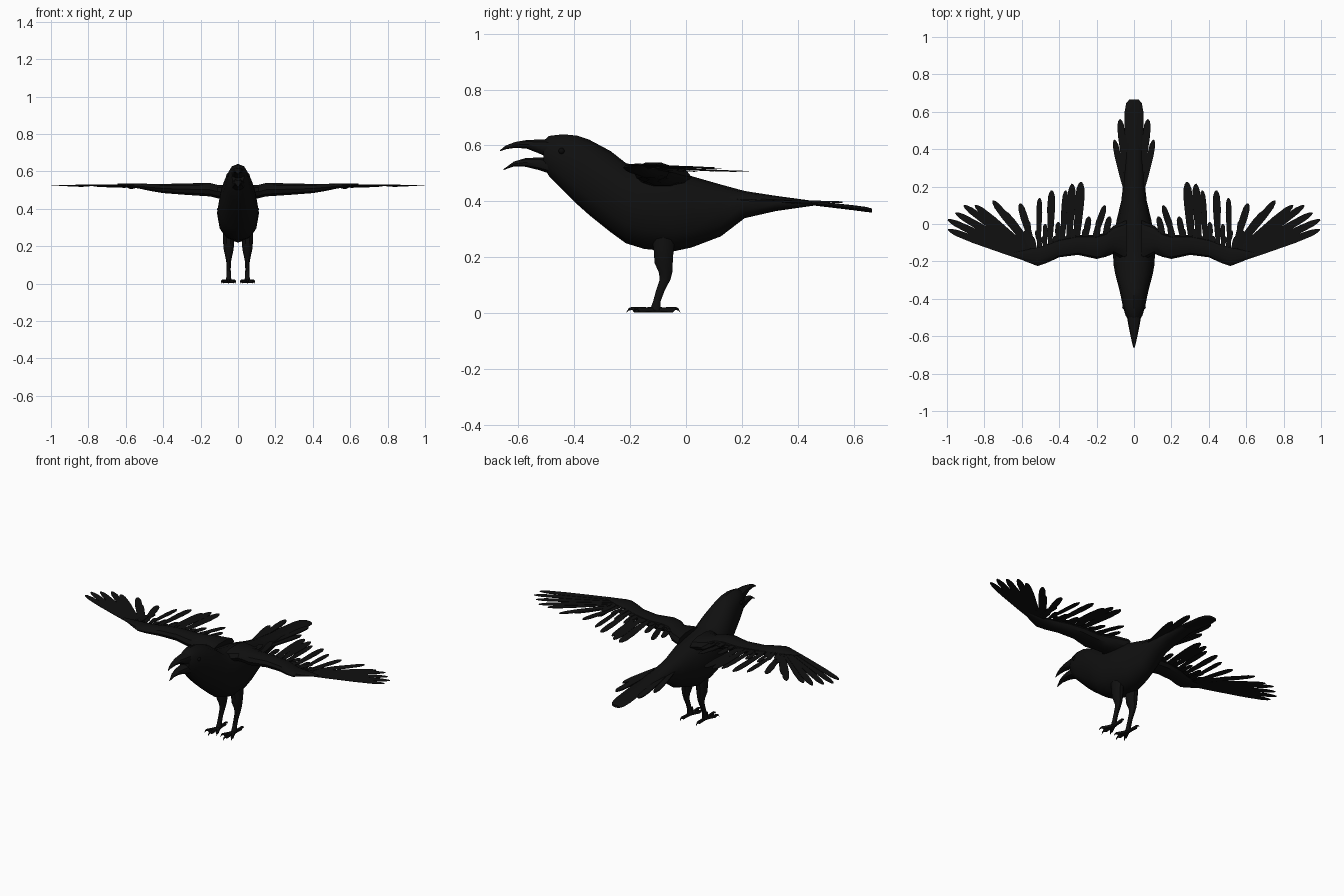
import bpy, bmesh, math
from mathutils import Vector

cube = bpy.data.objects.get("Cube")
if cube:
    bpy.data.objects.remove(cube, do_unlink=True)


def material(name, value):
    m = bpy.data.materials.new(name)
    m.use_nodes = True
    color = (value, value, value, 1)
    m.diffuse_color = color
    m.node_tree.nodes["Principled BSDF"].inputs["Base Color"].default_value = color
    return m


PLUMAGE = material("plumage_black", 0.005)
EYE = material("eye_black", 0.003)


def finish(name, bm, mat=PLUMAGE, mirror=False, thickness=0, smooth=True):
    bmesh.ops.recalc_face_normals(bm, faces=bm.faces[:])
    mesh = bpy.data.meshes.new(name)
    bm.to_mesh(mesh)
    bm.free()
    mesh.materials.append(mat)
    ob = bpy.data.objects.new(name, mesh)
    bpy.context.collection.objects.link(ob)
    if thickness:
        mod = ob.modifiers.new("thickness", "SOLIDIFY")
        mod.thickness = thickness
        mod.offset = 0
    if mirror:
        ob.modifiers.new("mirror", "MIRROR").use_mirror_merge = False
    if smooth:
        bpy.context.view_layer.objects.active = ob
        ob.select_set(True)
        bpy.ops.object.shade_smooth_by_angle(angle=math.radians(40))
        ob.select_set(False)
    return ob


def loft(bm, rings, n=12, power=0.9):
    """Skin rounded rings, each given as centre, half axis u, half axis v."""
    def bend(t):
        return math.copysign(abs(t) ** power, t)
    loops = []
    for c, u, v in rings:
        angles = [2 * math.pi * i / n for i in range(n)]
        loops.append([bm.verts.new(Vector(c) + Vector(u) * bend(math.cos(a))
                                   + Vector(v) * bend(math.sin(a))) for a in angles])
    for a, b in zip(loops, loops[1:]):
        for i in range(n):
            j = (i + 1) % n
            bm.faces.new((a[i], a[j], b[j], b[i]))
    bm.faces.new(loops[0])
    bm.faces.new(loops[-1])


def along_y(sections, x=0):
    """Rings from y, top, bottom, half width."""
    return [((x, y, (t + b) / 2), (w, 0, 0), (0, 0, (t - b) / 2))
            for y, t, b, w in sections]


def feather(bm, root, tip, width, z0, z1):
    """Flat blade with a narrow root and a rounded tip."""
    root, tip = Vector(root), Vector(tip)
    d = tip - root
    side = Vector((-d.y, d.x)).normalized() * width / 2
    shape = [(0, 0.45), (0.35, 0.8), (0.7, 1), (0.9, 0.85), (0.97, 0.5), (1, 0.15)]
    pts = [(t, s) for t, s in shape] + [(t, -s) for t, s in reversed(shape)]
    verts = []
    for t, s in pts:
        p = root + d * t + side * s
        verts.append(bm.verts.new((p.x, p.y, z0 + (z1 - z0) * t)))
    bm.faces.new(verts)


# Body with head
bm = bmesh.new()
loft(bm, along_y([
    (-.51, .615, .525, .032), (-.49, .634, .49, .045), (-.44, .64, .44, .06),
    (-.39, .635, .39, .07), (-.345, .62, .35, .08), (-.27, .58, .29, .1),
    (-.215, .537, .25, .11), (-.15, .52, .23, .112), (-.05, .505, .22, .105),
    (.02, .49, .235, .093), (.125, .46, .275, .068), (.21, .437, .34, .058),
    (.32, .42, .365, .05), (.46, .401, .385, .04)]))
finish("body", bm)

# Open hooked beak
bm = bmesh.new()
loft(bm, along_y([(-.48, .625, .55, .04), (-.53, .622, .572, .032),
                  (-.57, .62, .588, .024), (-.61, .613, .591, .016),
                  (-.645, .6, .586, .008), (-.665, .583, .579, .001)]), 10)
finish("upper_beak", bm)
bm = bmesh.new()
loft(bm, along_y([(-.48, .56, .495, .038), (-.53, .558, .512, .03),
                  (-.575, .555, .523, .022), (-.615, .543, .525, .013),
                  (-.652, .516, .512, .001)]), 10)
finish("lower_beak", bm)

# Eyes
bm = bmesh.new()
bmesh.ops.create_uvsphere(bm, u_segments=12, v_segments=8, radius=.011)
bmesh.ops.translate(bm, verts=bm.verts[:], vec=(.052, -.445, .58))
finish("eyes", bm, EYE, mirror=True)

# Tail: rounded centre fan and slimmer outer feathers
bm = bmesh.new()
loft(bm, along_y([(.28, .415, .385, .045), (.45, .402, .386, .05),
                  (.6, .386, .368, .05), (.645, .38, .362, .042),
                  (.666, .374, .36, .025)]))
finish("tail", bm)
bm = bmesh.new()
feather(bm, (.045, .17), (.105, .45), .035, .405, .397)
feather(bm, (.045, .27), (.075, .56), .04, .405, .397)
finish("outer_tail_feathers", bm, mirror=True, thickness=.006, smooth=False)

# Wing arms, from x, front, back, top, bottom
arm = [(.04, -.2, .02, .525, .45), (.11, -.16, -.01, .53, .455),
       (.15, -.175, -.045, .54, .465), (.2, -.187, -.06, .54, .468),
       (.3, -.165, -.06, .536, .475), (.4, -.178, -.08, .535, .483),
       (.47, -.21, -.11, .535, .495), (.515, -.225, -.125, .535, .505),
       (.58, -.2, -.14, .535, .517), (.645, -.172, -.155, .535, .53)]
bm = bmesh.new()
loft(bm, [((x, (f + b) / 2, (t + u) / 2), (0, (b - f) / 2, 0), (0, 0, (t - u) / 2))
          for x, f, b, t, u in arm], 10)
finish("wing_arms", bm, mirror=True)

# Long outer flight feathers fanning from the wrist
bm = bmesh.new()
fan = [(.995, -.03), (.995, .023), (.955, .06), (.91, .1), (.85, .1),
       (.755, .125), (.7, .07), (.61, .11)]
for i, tip in enumerate(fan):
    feather(bm, (.53 + .005 * (i % 2), -.205 + .01 * i), tip, .04, .53 - .002 * i, .527 - .002 * i)
finish("outer_flight_feathers", bm, mirror=True, thickness=.002, smooth=False)

# Inner flight feathers hanging back from the arm: root x, tip x, tip y, width
bm = bmesh.new()
inner = [(.56, .57, .02, .035), (.51, .505, .14, .032), (.475, .475, 0, .025),
         (.45, .44, .18, .042), (.41, .405, .01, .03), (.385, .365, .18, .035),
         (.35, .33, .215, .045), (.31, .283, .225, .05), (.27, .24, .04, .035),
         (.23, .155, .1, .035), (.2, .19, .03, .03), (.17, .13, .04, .035)]
for i, (rx, tx, ty, w) in enumerate(inner):
    feather(bm, (rx, -.13), (tx, ty), w, .52 - .001 * (i % 3), .508 - .001 * (i % 3))
finish("inner_flight_feathers", bm, mirror=True, thickness=.002, smooth=False)

# Short covert feathers along the arm
bm = bmesh.new()
for i in range(16):
    x = .15 + .029 * i
    feather(bm, (x, -.13), (x - .015 + .003 * i, -.02 - .035 * (i % 2) - .001 * i),
            .03, .525, .517)
finish("covert_feathers", bm, mirror=True, thickness=.002, smooth=False)

# Legs, from z, x, y, half width, half depth
leg = [(.28, .05, -.08, .03, .045), (.225, .05, -.08, .03, .037),
       (.18, .05, -.08, .026, .034), (.145, .05, -.073, .018, .025),
       (.12, .05, -.075, .013, .02), (.08, .05, -.092, .011, .016),
       (.04, .05, -.105, .012, .014), (.012, .05, -.11, .016, .02)]
bm = bmesh.new()
loft(bm, [((x, y, z), (w, 0, 0), (0, d, 0)) for z, x, y, w, d in leg], 10)
finish("legs", bm, mirror=True)

# Toes with curved claws
bm = bmesh.new()
toe = [(0, .012, .011, .01), (.35, .012, .009, .009), (.7, .012, .009, .01),
       (.8, .017, .006, .006), (.92, .014, .004, .004), (1, .003, .001, .001)]
for dx, dy in ((-.038, -.075), (0, -.103), (.04, -.08), (.004, .09)):
    d = Vector((dx, dy, 0))
    across = Vector((-dy, dx, 0)).normalized()
    loft(bm, [(Vector((.05, -.11, z)) + d * t, across * w, (0, 0, h))
              for t, z, w, h in toe], 8)
finish("toes", bm, mirror=True)
